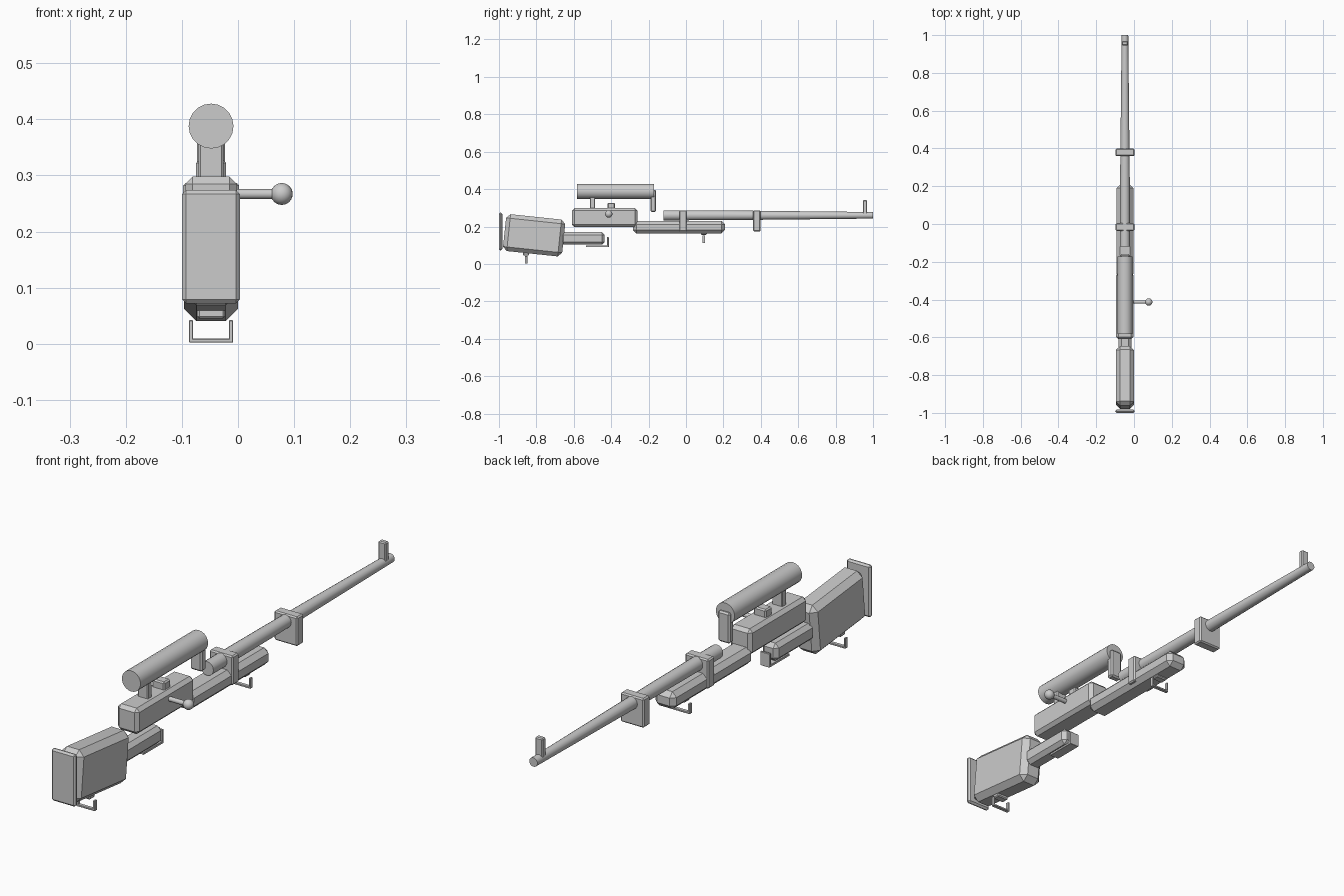
import bpy, bmesh
from math import radians, pi
from mathutils import Matrix

if "Cube" in bpy.data.objects:
    bpy.data.objects.remove(bpy.data.objects["Cube"])

CX = -0.048  # centre line of the long body


def finish(name, bm):
    bmesh.ops.recalc_face_normals(bm, faces=bm.faces)
    mesh = bpy.data.meshes.new(name)
    bm.to_mesh(mesh)
    bm.free()
    ob = bpy.data.objects.new(name, mesh)
    bpy.context.collection.objects.link(ob)
    return ob


def box(name, x, y, z, bevel=0.0, tilt=0.0):
    """Chamfered box from (min, max) ranges, tilted about x."""
    bm = bmesh.new()
    size = [r[1] - r[0] for r in (x, y, z)]
    bmesh.ops.create_cube(bm, size=1, matrix=Matrix.Diagonal((*size, 1)))
    if bevel:
        bmesh.ops.bevel(bm, geom=bm.edges[:], offset=bevel, segments=1,
                        affect='EDGES', profile=0.5)
    ob = finish(name, bm)
    ob.location = [sum(r) / 2 for r in (x, y, z)]
    ob.rotation_euler.x = radians(tilt)
    return ob


def centred(name, width, y, z, bevel=0.0, tilt=0.0):
    return box(name, (CX - width / 2, CX + width / 2), y, z, bevel, tilt)


def smooth(ob):
    bpy.ops.object.select_all(action='DESELECT')
    ob.select_set(True)
    bpy.context.view_layer.objects.active = ob
    bpy.ops.object.shade_smooth_by_angle(angle=radians(35))


def tube(name, stations, z, sides):
    """Capped round bar along y from (y, radius) stations."""
    bm = bmesh.new()
    rings = []
    for y, r in stations:
        ret = bmesh.ops.create_circle(
            bm, segments=sides, radius=r,
            matrix=Matrix.Translation((CX, y, z)) @ Matrix.Rotation(pi / 2, 4, 'X'))
        rings.append(ret['verts'])
    for a, b in zip(rings, rings[1:]):
        for i in range(sides):
            j = (i + 1) % sides
            bm.faces.new((a[i], a[j], b[j], b[i]))
    bm.faces.new(rings[0])
    bm.faces.new(rings[-1])
    smooth(finish(name, bm))


# Butt and grip
centred("butt_plate", 0.103, (-1.0, -0.982), (0.072, 0.274), 0.007)
centred("buttstock", 0.096, (-0.971, -0.653), (0.054, 0.252), 0.022, tilt=-6)
centred("grip", 0.068, (-0.67, -0.435), (0.103, 0.171), 0.015)

# Trigger guard, a bent strip
centred("guard_strip", 0.04, (-0.535, -0.413), (0.09, 0.099), 0.001)
centred("guard_front", 0.04, (-0.422, -0.413), (0.09, 0.143), 0.001)

# Receiver and fore-end
centred("receiver", 0.092, (-0.61, -0.26), (0.198, 0.298), 0.013)
centred("receiver_block", 0.054, (-0.42, -0.38), (0.29, 0.327), 0.005)
centred("fore_end", 0.09, (-0.283, 0.208), (0.163, 0.23), 0.018)

# Barrel, bands and front sight
tube("barrel", [(-0.12, 0.027), (0.25, 0.0255), (1.0, 0.0175)], 0.26, 16)
for label, y in (("rear", -0.016), ("front", 0.379)):
    centred(label + "_band", 0.1, (y - 0.02, y + 0.02), (0.174, 0.287), 0.005)
centred("front_sight", 0.032, (0.946, 0.968), (0.265, 0.341), 0.004)

# Sighting tube and its two posts
tube("sight_tube", [(-0.583, 0.04), (-0.171, 0.04)], 0.388, 20)
centred("sight_post_rear", 0.044, (-0.513, -0.487), (0.29, 0.36), 0.003)
centred("sight_post_front", 0.05, (-0.19, -0.16), (0.278, 0.396), 0.006)

# Bolt handle with round knob
bm = bmesh.new()
bmesh.ops.create_cone(bm, cap_ends=True, segments=12, radius1=0.009, radius2=0.009,
                      depth=0.08, matrix=Matrix.Translation((0.032, -0.413, 0.267))
                      @ Matrix.Rotation(pi / 2, 4, 'Y'))
smooth(finish("bolt_handle", bm))
bm = bmesh.new()
bmesh.ops.create_uvsphere(bm, u_segments=20, v_segments=12, radius=0.0195,
                          matrix=Matrix.Translation((0.078, -0.413, 0.267)))
smooth(finish("bolt_knob", bm))

# Sling loops: base pad, two legs and a bottom bar
for label, y, z in (("rear", -0.855, 0.002), ("front", 0.095, 0.112)):
    ys = (y - 0.007, y + 0.007)
    centred(label + "_loop_pad", 0.05, (y - 0.016, y + 0.016), (z + 0.043, z + 0.065), 0.004)
    centred(label + "_loop_bar", 0.078, ys, (z, z + 0.007), 0.001)
    for side in (-1, 1):
        x = CX + side * 0.0355
        box(f"{label}_loop_leg_{'left' if side < 0 else 'right'}",
            (x - 0.0035, x + 0.0035), ys, (z, z + 0.04), 0.001)
